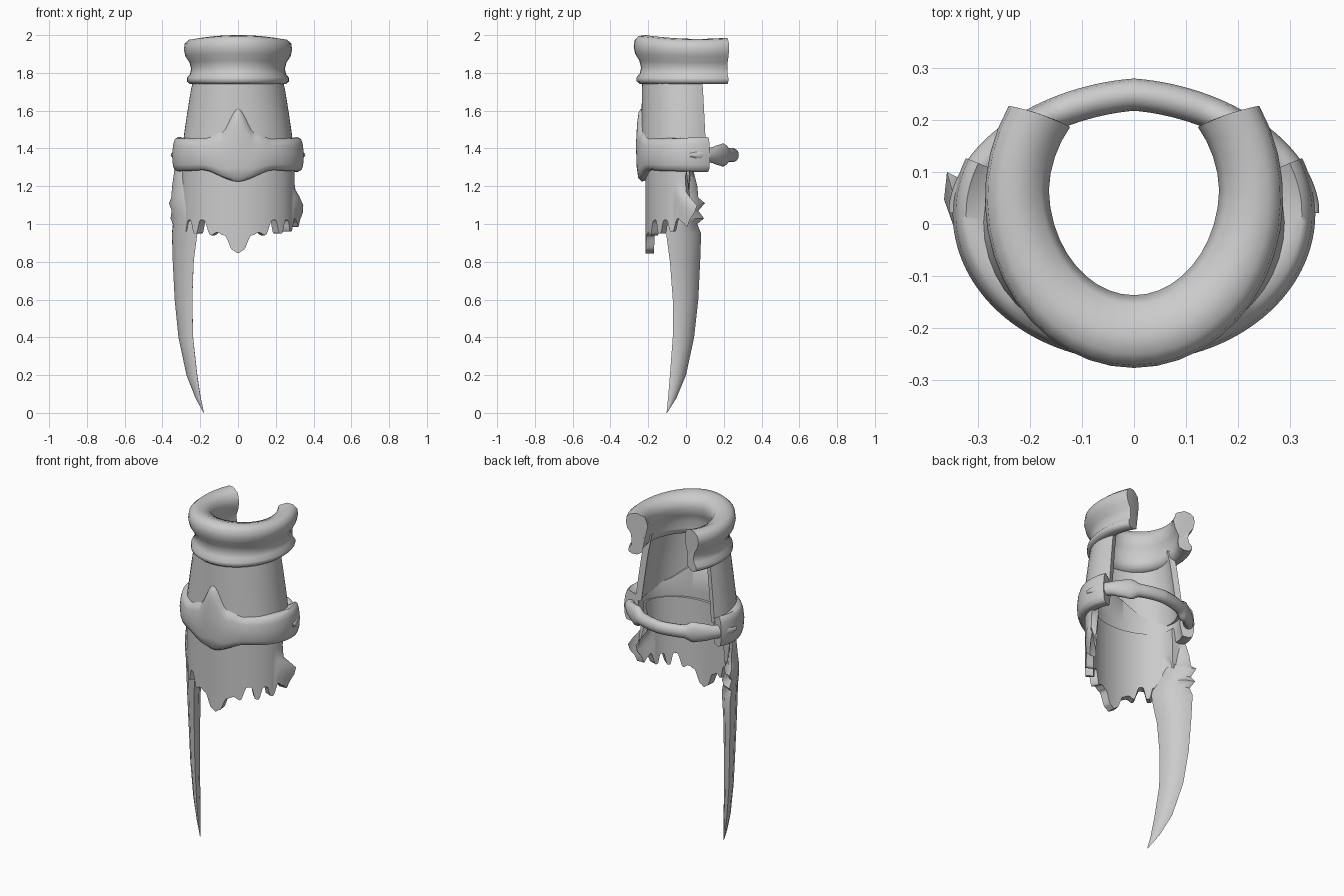
import bpy, bmesh
from math import sin, cos, pi, radians

old = bpy.data.objects.get("Cube")
if old:
    bpy.data.objects.remove(old)

grey = bpy.data.materials.new("plain_grey")
grey.use_nodes = True
grey.diffuse_color = (0.6, 0.6, 0.6, 1)
grey.node_tree.nodes["Principled BSDF"].inputs["Base Color"].default_value = (0.6, 0.6, 0.6, 1)


def ease(table, x):
    """Smoothly eased lookup in a list of (x, value)."""
    for (x0, v0), (x1, v1) in zip(table, table[1:]):
        if x <= x1:
            t = max(0, x - x0) / (x1 - x0)
            return v0 + (v1 - v0) * t * t * (3 - 2 * t)
    return table[-1][1]


def loft(name, rings, sharp=40):
    """Skin closed rings of points and cap both ends."""
    bm = bmesh.new()
    rows = [[bm.verts.new(p) for p in ring] for ring in rings]
    n = len(rows[0])
    for a, b in zip(rows, rows[1:]):
        for i in range(n):
            j = (i + 1) % n
            bm.faces.new((a[i], a[j], b[j], b[i]))
    for end in (rows[0], rows[-1]):
        bmesh.ops.triangulate(bm, faces=[bm.faces.new(end)])
    bmesh.ops.recalc_face_normals(bm, faces=bm.faces)
    mesh = bpy.data.meshes.new(name)
    bm.to_mesh(mesh)
    bm.free()
    mesh.materials.append(grey)
    obj = bpy.data.objects.new(name, mesh)
    bpy.context.collection.objects.link(obj)
    bpy.ops.object.select_all(action="DESELECT")
    obj.select_set(True)
    bpy.context.view_layer.objects.active = obj
    bpy.ops.object.shade_smooth_by_angle(angle=radians(sharp))


def wrap(name, section, rx, ry, cy, reach, steps, side=1, sharp=40):
    """Sweep section(angle) -> (offset, z, angle scale) round an open ellipse."""
    rings = []
    for i in range(steps + 1):
        deg = reach * (2 * i / steps - 1)
        ring = []
        for d, z, k in section(deg):
            a = radians(deg * k)
            ring.append(((rx + d) * sin(a), cy - side * (ry + d) * cos(a), z))
        rings.append(ring)
    loft(name, rings, sharp)


# Thick rolled cuff at the top, open at the back
CUFF = [(-.06, 1.99), (-.025, 1.985), (-.003, 1.965), (.002, 1.93), (-.006, 1.895),
        (-.028, 1.86), (-.037, 1.825), (-.03, 1.795), (-.014, 1.775), (-.014, 1.755),
        (-.03, 1.742), (-.06, 1.74), (-.088, 1.755), (-.095, 1.79), (-.09, 1.83),
        (-.108, 1.87), (-.12, 1.92), (-.105, 1.97)]


def cuff_section(deg):
    front = max(0, cos(radians(deg)))
    sway = .02 * cos(radians(deg)) ** 2 - .01
    return [(d * (1 + .15 * front * (d < -.08)), z + sway * (z - 1.74) * 4, 1 - d * .6)
            for d, z in CUFF]


wrap("cuff", cuff_section, .285, .325, .05, 123, 28, sharp=65)


# Upper sleeve, widening sideways only
def upper_section(deg):
    flare = .058 * sin(radians(deg)) ** 2
    outer = [(.008 * t + flare * t ** .8, 1.8 - .4 * t, 1) for t in (0, .25, .5, .75, 1)]
    return outer + [(d - .035, z, 1) for d, z, k in reversed(outer)]


wrap("upper_sleeve", upper_section, .23, .226, -.005, 113, 32)

# Lower sleeve with a torn hem and flared side spikes
HEM = [(0, .845), (5, .86), (14, .94), (22, .955), (29, .94), (37, 1.02), (42, 1.02), (47, .95),
       (51, .95), (57, 1.02), (62, 1.02), (67, .96), (71, .96), (78, 1.03), (84, 1.01), (90, .985)]
SIDE_STRETCH = [(0, 1.08), (.3, .99), (.5, 1), (.7, 1.14), (1, 1.02)]
SIDE_FLARE = [(0, 0), (.45, 0), (.72, .055), (1, .02)]


def lower_section(deg):
    hem = ease(HEM, abs(deg))
    edge = max(0, (abs(deg) - 72) / 18)
    outer = []
    for i in range(11):
        t = i / 10
        k = 1 + (ease(SIDE_STRETCH, t) - 1) * edge
        outer.append((ease(SIDE_FLARE, t) * edge, 1.36 + (hem - 1.36) * t, k))
    return outer + [(d - .045, z, k) for d, z, k in reversed(outer)]


wrap("lower_sleeve", lower_section, .3, .215, 0, 90, 120, sharp=50)

# Padded band with a front peak, a pointed lower edge and a broad inner lining
TOP = [(0, 1.61), (16, 1.475), (34, 1.445), (112, 1.46)]
LINING = [(0, 1.6), (55, 1.46), (112, 1.44)]
BOTTOM = [(0, 1.225), (36, 1.285), (60, 1.28), (112, 1.275)]


def band_section(deg):
    hi, lo, lining = (ease(t, abs(deg)) for t in (TOP, BOTTOM, LINING))
    outside = [(-.028, 0), (-.008, .05), (0, .2), (.004, .5), (-.002, .8), (-.01, .95), (-.022, 1)]
    inside = [(-.05, .99), (-.07, .95), (-.08, .5), (-.065, .03)]
    return ([(d, lo + (hi - lo) * t, 1) for d, t in outside]
            + [(d, lo + (lining - lo) * t, 1) for d, t in inside])


wrap("band", band_section, .345, .281, .02, 112, 90, sharp=55)

# Back strap, swollen towards its tapered ends
STRAP = [(0, .037), (26, .038), (36, .062), (46, .054), (62, .04), (78, .033), (90, .012)]


def strap_section(deg):
    h = ease(STRAP, abs(deg))
    w = min(.031, h)
    pull = .013 * abs(sin(radians(2 * deg)))
    return [(w * cos(i * pi / 6) - w - pull, 1.365 + h * sin(i * pi / 6), 1) for i in range(12)]


wrap("back_strap", strap_section, .357, .25, .03, 92, 60, side=-1, sharp=60)

# Curved claw blade: (z, back edge x, back edge y, front edge x, front edge y)
BLADE = [(1.32, -.33, .03, -.30, -.03), (1.2, -.345, .06, -.28, -.06),
         (1.14, -.35, .065, -.265, -.08), (1.11, -.36, .1, -.255, -.09),
         (1.07, -.35, .065, -.24, -.1), (1.03, -.355, .095, -.225, -.105),
         (1.0, -.345, .06, -.215, -.108), (.95, -.35, .08, -.215, -.105),
         (.8, -.345, .075, -.235, -.085), (.6, -.335, .065, -.242, -.07),
         (.4, -.315, .043, -.238, -.07), (.2, -.272, 0, -.216, -.085),
         (.08, -.225, -.05, -.198, -.095), (0, -.182, -.1, -.18, -.103)]
rings = []
for z, bx, by, fx, fy in BLADE:
    dx, dy = fx - bx, fy - by
    ring = []
    for t, w in ((0, 0), (.2, .14), (.5, .19), (.8, .14), (1, 0), (.8, -.14), (.5, -.19), (.2, -.14)):
        ring.append((bx + dx * t - dy * w, by + dy * t + dx * w, z))
    rings.append(ring)
loft("claw_blade", rings, 50)
